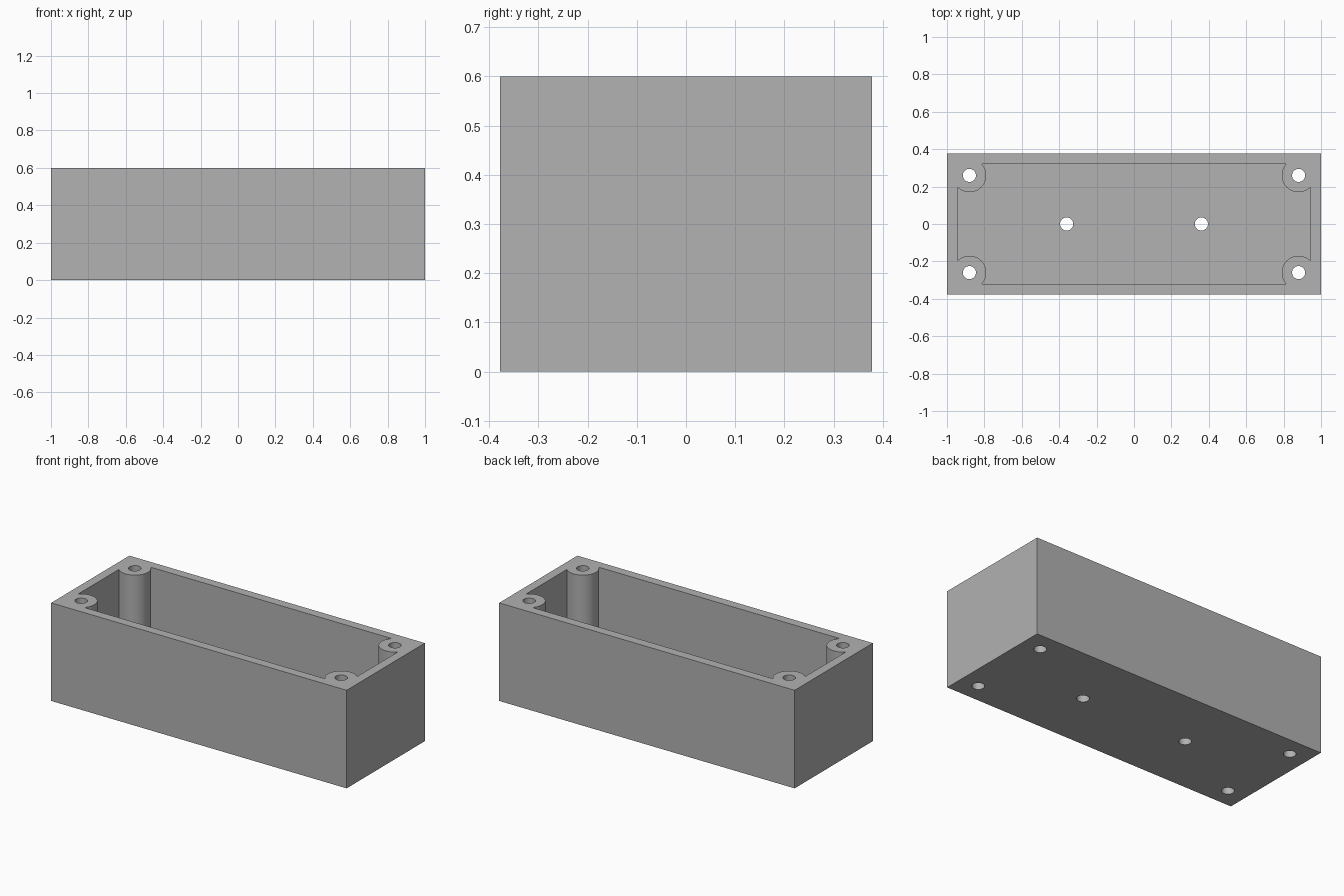
import bpy
import math

LENGTH, WIDTH, HEIGHT, WALL = 2.0, 0.756, 0.6, 0.056
POST_X, POST_Y, POST_R, HOLE_R = 0.88, 0.26, 0.09, 0.035
FLOOR_HOLE_X = 0.36

if "Cube" in bpy.data.objects:
    bpy.data.objects.remove(bpy.data.objects["Cube"])

# Single grey plastic
grey = bpy.data.materials.new("grey_plastic")
grey.use_nodes = True
color = (0.445, 0.445, 0.445, 1)
grey.diffuse_color = color
grey.node_tree.nodes["Principled BSDF"].inputs["Base Color"].default_value = color


def block(name, size, bottom):
    bpy.ops.mesh.primitive_cube_add(size=1, location=(0, 0, bottom + size[2] / 2))
    obj = bpy.context.object
    obj.name = name
    obj.scale = size
    bpy.ops.object.transform_apply(location=True, rotation=False, scale=True)
    obj.data.materials.append(grey)
    return obj


def rod(name, x, y, radius):
    bpy.ops.mesh.primitive_cylinder_add(vertices=64, radius=radius, depth=2,
                                        location=(x, y, HEIGHT / 2))
    obj = bpy.context.object
    obj.name = name
    obj.data.materials.append(grey)
    return obj


def cut(target, cutter):
    """Subtract the cutter from the target, then discard the cutter."""
    mod = target.modifiers.new("cut", 'BOOLEAN')
    mod.operation = 'DIFFERENCE'
    mod.solver = 'EXACT'
    mod.object = cutter
    bpy.context.view_layer.objects.active = target
    bpy.ops.object.modifier_apply(modifier=mod.name)
    bpy.data.objects.remove(cutter)


corners = [(sx * POST_X, sy * POST_Y) for sx in (-1, 1) for sy in (-1, 1)]

# Cavity, leaving a round screw post in each corner
cavity = block("cavity", (LENGTH - 2 * WALL, WIDTH - 2 * WALL, HEIGHT), WALL)
for x, y in corners:
    cut(cavity, rod("post", x, y, POST_R))

# Open-topped enclosure
box = block("enclosure_box", (LENGTH, WIDTH, HEIGHT), 0)
cut(box, cavity)

# Screw holes through the posts and mounting holes through the floor
for x, y in corners + [(-FLOOR_HOLE_X, 0), (FLOOR_HOLE_X, 0)]:
    cut(box, rod("hole", x, y, HOLE_R))

# Smooth round walls with sharp edges
bpy.ops.object.select_all(action='DESELECT')
box.select_set(True)
bpy.context.view_layer.objects.active = box
bpy.ops.object.shade_smooth_by_angle(angle=math.radians(30))
